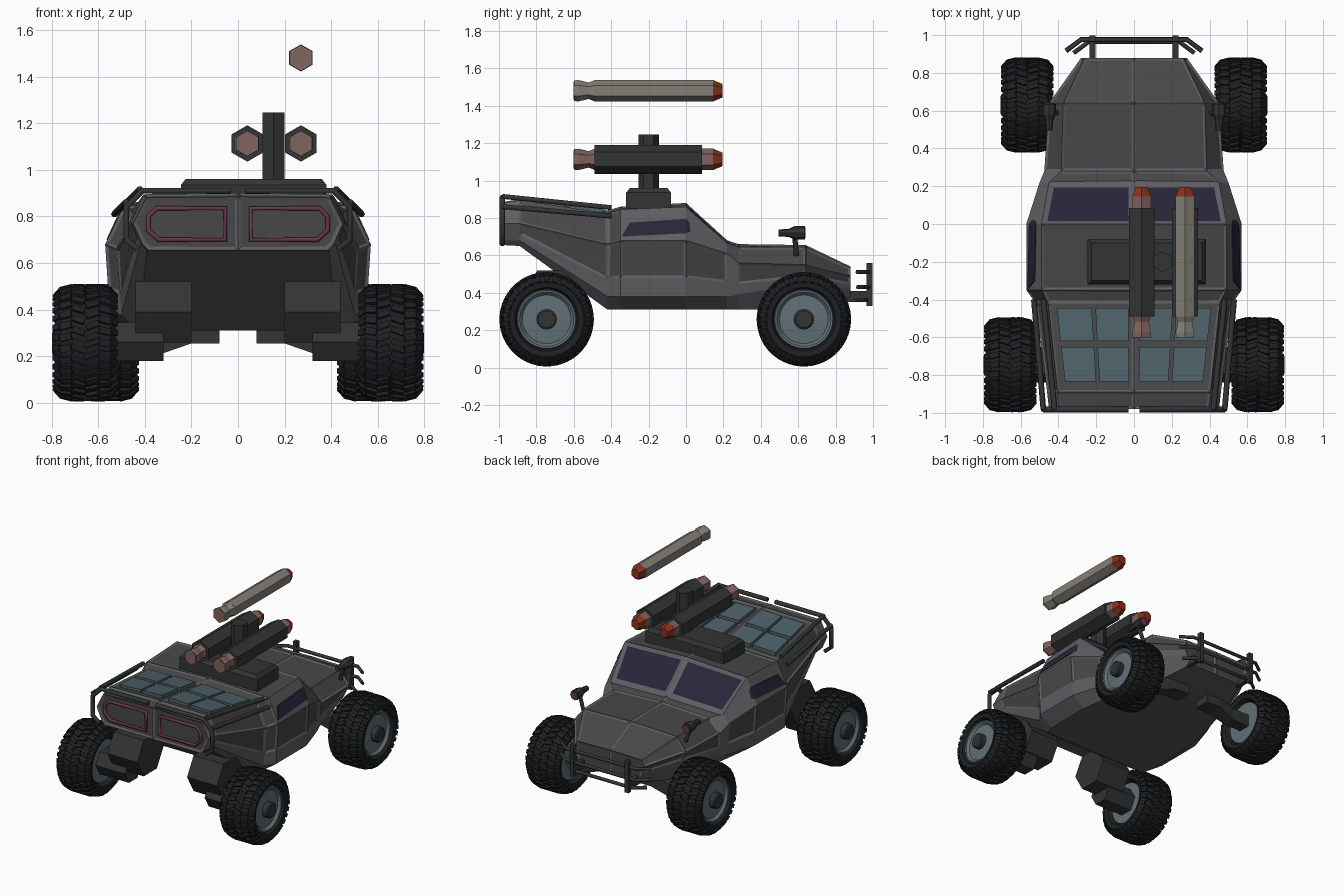
import bpy, bmesh, math
from mathutils import Matrix, Vector

if "Cube" in bpy.data.objects:
    bpy.data.objects.remove(bpy.data.objects["Cube"])


def mat(name, *c):
    m = bpy.data.materials.new(name)
    m.diffuse_color = (*c, 1)
    m.use_nodes = True
    m.node_tree.nodes["Principled BSDF"].inputs["Base Color"].default_value = m.diffuse_color
    return m


FRAME = mat("frame_grey", .115, .11, .12)
PANEL = mat("panel_grey", .063, .063, .064)
HULL = mat("underside_grey", .10, .10, .10)
GLASS = mat("dark_glass", .020, .018, .040)
DARK = mat("dark_metal", .032, .035, .034)
RUBBER = mat("rubber", .013, .015, .016)
RIM = mat("rim_blue_grey", .12, .16, .185)
PAD = mat("pad_blue", .075, .12, .14)
PINK = mat("pink", .14, .035, .075)
SHELL = mat("missile_pink", .22, .125, .115)
BEIGE = mat("missile_beige", .23, .215, .185)
RED = mat("missile_red", .24, .032, .012)


def finish(bm, name, *mats):
    bmesh.ops.recalc_face_normals(bm, faces=bm.faces)
    me = bpy.data.meshes.new(name)
    bm.to_mesh(me)
    bm.free()
    for m in mats:
        me.materials.append(m)
    ob = bpy.data.objects.new(name, me)
    bpy.context.collection.objects.link(ob)
    return ob


def mirror(ob):
    ob.modifiers.new("mirror", 'MIRROR')
    return ob


def loft(bm, rings):
    """Closed rings of equal length, joined and capped."""
    vs = [[bm.verts.new(p) for p in r] for r in rings]
    n = len(vs[0])
    for a, b in zip(vs, vs[1:]):
        for i in range(n):
            bm.faces.new((a[i], a[(i + 1) % n], b[(i + 1) % n], b[i]))
    bm.faces.new(vs[0])
    bm.faces.new(vs[-1])


def turned(name, profile, axis, loc, segs, m, phase=0.0):
    """Solid turned from (distance along axis, radius) pairs."""
    bm = bmesh.new()
    rings = []
    for t, r in profile:
        ring = []
        for k in range(segs):
            a = phase + 2 * math.pi * k / segs
            c, s = r * math.cos(a), r * math.sin(a)
            p = {'X': (t, c, s), 'Y': (c, t, s), 'Z': (c, s, t)}[axis]
            ring.append(Vector(p) + Vector(loc))
        rings.append(ring)
    loft(bm, rings)
    return finish(bm, name, m)


def slab(name, base, top, m):
    """Solid between two matching polygons."""
    bm = bmesh.new()
    loft(bm, [base, top])
    return finish(bm, name, m)


def box(name, x0, x1, y0, y1, z0, z1, m, taper=0.0):
    def rect(z, t):
        return [(x0 + t, y0 + t, z), (x1 - t, y0 + t, z), (x1 - t, y1 - t, z), (x0 + t, y1 - t, z)]
    return slab(name, rect(z0, 0), rect(z1, taper), m)


def tube(name, pts, r, m, cyclic=False):
    cu = bpy.data.curves.new(name, 'CURVE')
    cu.dimensions = '3D'
    cu.bevel_depth = r
    cu.bevel_resolution = 1
    cu.use_fill_caps = True
    sp = cu.splines.new('POLY')
    sp.points.add(len(pts) - 1)
    for p, q in zip(sp.points, pts):
        p.co = (*q, 1)
    sp.use_cyclic_u = cyclic
    cu.materials.append(m)
    ob = bpy.data.objects.new(name, cu)
    bpy.context.collection.objects.link(ob)


def tube_pair(name, pts, r, m, cyclic=False):
    for side, s in (("right", 1), ("left", -1)):
        tube(f"{name}_{side}", [(s * x, y, z) for x, y, z in pts], r, m, cyclic)


# Body half: y, bottom z, bottom half width, skirt, belt, roof edge, roof centre z
stations = [
    (.88, .36, .22, (.26, .42), (.28, .49), (.26, .535), .54),
    (.64, .31, .30, (.40, .45), (.45, .55), (.375, .645), .655),
    (.28, .31, .40, (.46, .39), (.475, .56), (.385, .645), .66),
    (.22, .31, .42, (.48, .38), (.50, .61), (.45, .665), .68),
    (.00, .31, .45, (.55, .38), (.57, .68), (.49, .86), .88),
    (-.35, .31, .45, (.55, .38), (.57, .68), (.49, .845), .86),
    (-.42, .31, .43, (.50, .38), (.52, .66), (.455, .825), .84),
    (-.89, .65, .39, (.42, .68), (.46, .77), (.405, .895), .90),
    (-.98, .655, .385, (.41, .68), (.45, .77), (.395, .88), .885)]
bm = bmesh.new()
rows = []
for y, zb, xb, p2, p3, p4, zt in stations:
    mid = Vector(p2).lerp(Vector(p3), .33)        # lower edge of the door panels
    section = [(0, zb), (xb, zb), p2, mid, p3, p4, (0, zt)]
    rows.append([bm.verts.new((x, y, z)) for x, z in section])
outer = []
for i, (a, b) in enumerate(zip(rows, rows[1:])):
    for j in range(6):
        outer.append((bm.faces.new((a[j], a[j + 1], b[j + 1], b[j])), i, j))
outer += [(bm.faces.new(rows[0]), -1, 0), (bm.faces.new(rows[-1]), 99, 0)]
bmesh.ops.recalc_face_normals(bm, faces=bm.faces)
for f, i, j in outer:
    if j == 0 and 0 <= i < 99:
        f.material_index = 3          # underside
    elif f.calc_area() > .014 and j not in (1, 2) and (i, j) not in ((4, 4), (3, 4)):
        window = (i, j) == (3, 5)
        bmesh.ops.inset_individual(bm, faces=[f], thickness=.04 if window else .018, depth=-.007)
        f.material_index = 2 if window else 1
me = bpy.data.meshes.new("body")
bm.to_mesh(me)
bm.free()
for m in (FRAME, PANEL, GLASS, HULL):
    me.materials.append(m)
body = bpy.data.objects.new("body", me)
bpy.context.collection.objects.link(body)
mirror(body)

# Side windows on the sloping cabin sides
def cabin(y, z, out):
    return (.57 - (z - .68) * .46 - max(y, 0) * .6 + out, y, z)

for name, q in (("side_window", [(-.345, .70), (-.30, .775), (0, .795), (0, .718)]),
                ("side_window_front", [(0, .718), (0, .795), (.05, .74)])):
    mirror(slab(name, [cabin(y, z, -.02) for y, z in q], [cabin(y, z, .004) for y, z in q], GLASS))

# Blue pads on the sloping rear deck
def deck(x, y, h):
    w = 1 + .27 * (y + .43)            # columns narrow to the rear
    return (x * w, y, .84 + (-.42 - y) * .128 - .03 * abs(x) + h)

for r, (ya, yb) in enumerate(((-.445, -.62), (-.65, -.835))):
    for c, (xa, xb) in enumerate(((.03, .205), (.225, .41))):
        q = [(xa, ya), (xb, ya), (xb, yb), (xa, yb)]
        mirror(slab(f"deck_pad_{r}_{c}", [deck(x, y, -.015) for x, y in q],
                    [deck(x, y, .018) for x, y in q], PAD))

# Rear light rings and rear frame bars
tube_pair("rear_light_ring", [(.055, -.976, .70), (.34, -.976, .70), (.385, -.976, .74),
          (.385, -.976, .80), (.35, -.976, .835), (.055, -.976, .835)], .012, PINK, True)
tube_pair("rear_frame", [(.03, -.982, .91), (.41, -.982, .91), (.48, -.982, .84),
          (.48, -.982, .70), (.43, -.982, .66)], .015, DARK)
tube_pair("upper_side_bar", [(.48, -.40, .855), (.42, -.982, .915)], .015, DARK)
tube_pair("lower_side_bar", [(.53, -.40, .81), (.48, -.982, .86)], .015, DARK)

# Front guard
for z, y, w in ((.36, .965, .24), (.43, .978, .28), (.51, .975, .28)):
    tube(f"guard_bar_{z}", [(-w - .08, y - .06, z), (-w, y, z), (w, y, z), (w + .08, y - .06, z)], .012, DARK)
mirror(box("guard_post", .205, .235, .965, .997, .33, .56, DARK))
mirror(box("guard_bracket", .205, .235, .84, .97, .35, .41, DARK))

# Spotlights on the hood
for side, s in (("right", 1), ("left", -1)):
    at = (s * .45, 0, .72)
    turned(f"spotlight_{side}", [(.495, .018), (.55, .022), (.58, .036), (.635, .036)], 'Y', at, 8, DARK)
    turned(f"spotlight_lens_{side}", [(.63, .029), (.64, .027)], 'Y', at, 8, PINK)
    tube(f"spotlight_stalk_{side}", [(s * .41, .59, .60), (s * .45, .58, .715)], .014, DARK)

# Launcher mount
box("mount_base", -.245, .38, -.32, -.08, .85, .935, DARK)
box("mount_plate", -.245, .38, -.32, -.08, .935, .96, DARK, .02)
turned("mount_post", [(.95, .055), (1.245, .055)], 'Z', (.152, -.2, 0), 6, DARK, math.pi / 2)


def missile(name, x, z, shell):
    loc, up = (x, 0, z), math.pi / 2
    turned(name + "_nozzle", [(-.60, .055), (-.575, .057), (-.52, .044), (-.485, .058)], 'Y', loc, 6, shell, up)
    turned(name + "_exhaust", [(-.602, .048), (-.59, .048)], 'Y', loc, 6, SHELL, up)
    turned(name + "_shell", [(-.49, .058), (.145, .058)], 'Y', loc, 6, shell, up)
    turned(name + "_nose", [(.143, .058), (.195, .036)], 'Y', loc, 6, RED, up)


missile("left_missile", .04, 1.113, SHELL)
missile("right_missile", .27, 1.113, SHELL)
missile("loose_missile", .27, 1.48, BEIGE)
for x in (.04, .27):
    turned(f"launch_tube_{x}", [(-.49, .078), (.085, .078)], 'Y', (x, 0, 1.113), 6, DARK, math.pi / 2)

# Wheel parts, built once at the origin with +x outward
tire = turned("tire", [(-.09, .155), (-.125, .17), (-.132, .20), (-.105, .230), (-.06, .237), (.06, .237),
              (.105, .230), (.132, .20), (.125, .17), (.09, .155)], 'X', (0, 0, 0), 48, RUBBER)
rim = turned("rim", [(-.10, .15), (.10, .16), (.114, .155), (.112, .145), (.095, .13), (.10, .06)],
             'X', (0, 0, 0), 32, RIM)
hub = turned("hub", [(.05, .055), (.135, .055), (.142, .045)], 'X', (0, 0, 0), 16, DARK)
bm = bmesh.new()
N = 30
for k in range(N):
    for x, r, size, skew, lean, off in (
            (-.03, .2405, (.055, .026, .021), .35, 0, 0), (.03, .2405, (.055, .026, .021), -.35, 0, .5),
            (-.083, .235, (.05, .030, .022), -.2, -.25, .5), (.083, .235, (.05, .030, .022), .2, .25, 0),
            (-.12, .214, (.04, .026, .018), 0, -.85, .5), (.12, .214, (.04, .026, .018), 0, .85, 0)):
        M = (Matrix.Rotation(2 * math.pi * (k + off) / N, 4, 'X') @ Matrix.Translation((x, 0, r))
             @ Matrix.Rotation(lean, 4, 'Y') @ Matrix.Rotation(skew, 4, 'Z') @ Matrix.Diagonal((*size, 1)))
        bmesh.ops.create_cube(bm, size=1, matrix=M)
lugs = finish(bm, "tread", RUBBER)
for end, x, y in (("front", .565, .63), ("rear", .655, -.745)):
    for side, s in (("right", 1), ("left", -1)):
        for part in (tire, rim, hub, lugs):
            ob = bpy.data.objects.new(f"{end}_{side}_{part.name}", part.data)
            ob.location = (s * x, y, .258)
            ob.rotation_euler.z = 0 if s > 0 else math.pi
            bpy.context.collection.objects.link(ob)
for part in (tire, rim, hub, lugs):
    bpy.data.objects.remove(part)

# Suspension: rear gear housings and arms, front arms
mirror(turned("rear_housing", [(.20, .15), (.44, .15)], 'X', (0, -.72, .39), 6, DARK))
mirror(turned("rear_arm", [(.32, .095), (.56, .095)], 'X', (0, -.745, .262), 6, DARK))
def arm_end(x, z, h, w):
    return [(x, .63 - w, z - h), (x, .63 + w, z - h), (x, .63 + w, z + h), (x, .63 - w, z + h)]
bm = bmesh.new()
loft(bm, [arm_end(.08, .30, .045, .06), arm_end(.20, .30, .045, .06),
          arm_end(.33, .255, .045, .045), arm_end(.50, .255, .045, .045)])
mirror(finish(bm, "front_arm", DARK))
